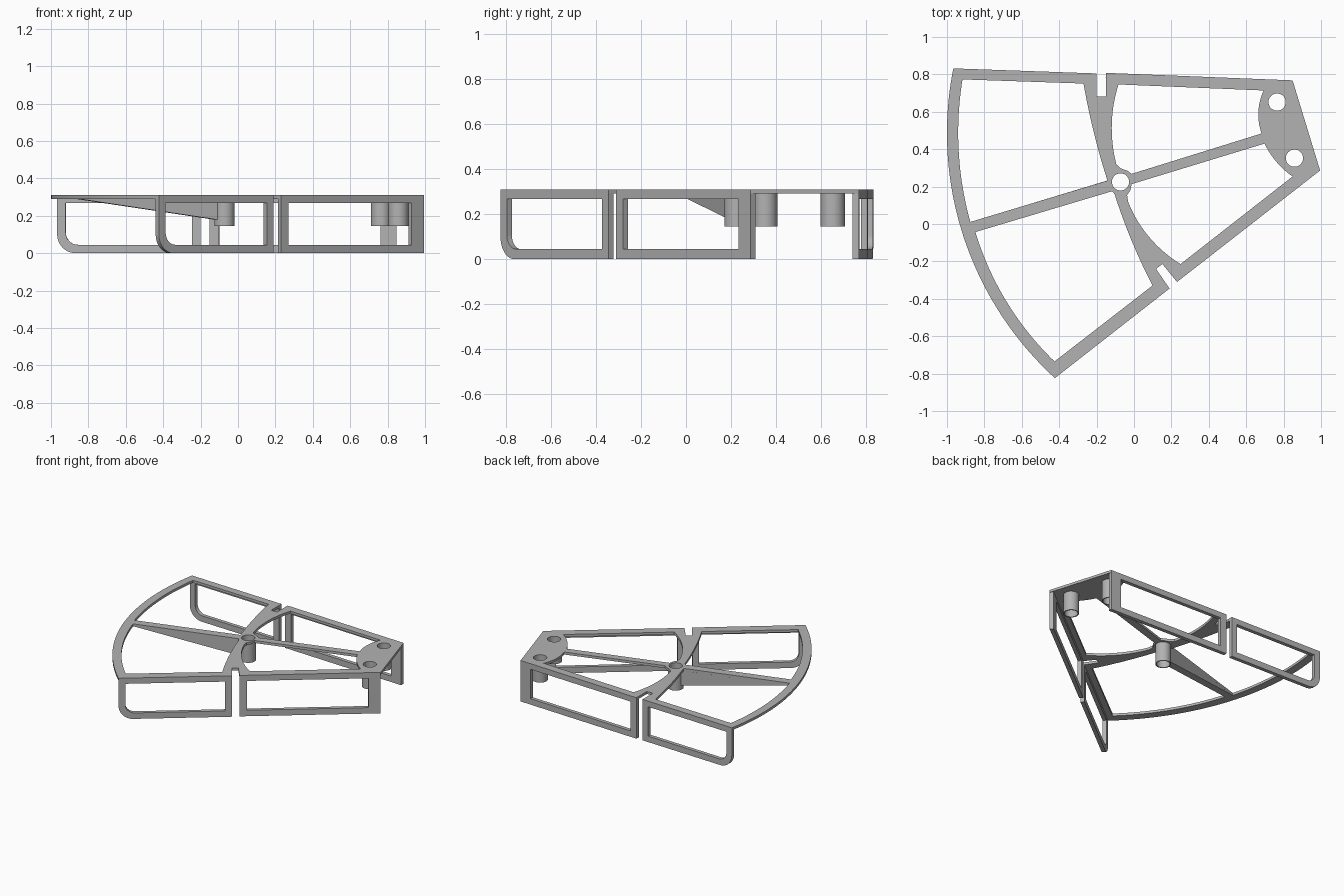
import bpy, bmesh, math
from mathutils import Matrix, Vector
from mathutils.geometry import intersect_line_line_2d

if "Cube" in bpy.data.objects:
    bpy.data.objects.remove(bpy.data.objects["Cube"])

HEIGHT, PLATE, WALL = 0.31, 0.019, 0.028
UNDER = HEIGHT - PLATE
HUB = (-0.072, 0.225)
BOSSES = {"hub_tube": HUB, "rear_mount_tube": (0.765, 0.652), "front_mount_tube": (0.858, 0.352)}

grey = bpy.data.materials.new("matte_grey")
grey.use_nodes = True
grey.diffuse_color = (0.45, 0.45, 0.45, 1)
grey.node_tree.nodes["Principled BSDF"].inputs["Base Color"].default_value = (0.45, 0.45, 0.45, 1)


def arc(a, b, c, steps=24):
    """Points on the circular arc from a through b to c."""
    a, b, c = Vector(a), Vector(b), Vector(c)
    turn = lambda v: Vector((-v.y, v.x))
    m, n = (a + b) / 2, (b + c) / 2
    d, e = turn(b - a), turn(c - b)
    k = (n - m).cross(e) / d.cross(e)
    centre = m + d * k
    start, end = a - centre, c - centre
    sweep = math.atan2(start.cross(end), start.dot(end))
    return [tuple(centre + Matrix.Rotation(sweep * i / steps, 2) @ start) for i in range(steps + 1)]


def circle(centre, r, steps=40):
    return [(centre[0] + r * math.cos(2 * math.pi * i / steps),
             centre[1] + r * math.sin(2 * math.pi * i / steps)) for i in range(steps)]


def extrude(name, loops, thickness, matrix):
    """Solid from a closed outline with holes, centred on its plane."""
    curve = bpy.data.curves.new(name, "CURVE")
    curve.dimensions, curve.fill_mode, curve.extrude = "2D", "BOTH", thickness / 2
    for loop in loops:
        spline = curve.splines.new("POLY")
        spline.points.add(len(loop) - 1)
        for point, (x, y) in zip(spline.points, loop):
            point.co = (x, y, 0, 1)
        spline.use_cyclic_u = True
    temp = bpy.data.objects.new(name + "_outline", curve)
    bpy.context.collection.objects.link(temp)
    graph = bpy.context.evaluated_depsgraph_get()
    mesh = bpy.data.meshes.new_from_object(temp.evaluated_get(graph))
    bpy.data.objects.remove(temp)
    bm = bmesh.new()
    bm.from_mesh(mesh)
    bmesh.ops.remove_doubles(bm, verts=bm.verts, dist=0.0001)
    bmesh.ops.recalc_face_normals(bm, faces=bm.faces)
    bm.to_mesh(mesh)
    bm.free()
    mesh.materials.clear()
    mesh.materials.append(grey)
    obj = bpy.data.objects.new(name, mesh)
    bpy.context.collection.objects.link(obj)
    obj.matrix_world = matrix
    bpy.ops.object.select_all(action="DESELECT")
    obj.select_set(True)
    bpy.context.view_layer.objects.active = obj
    bpy.ops.object.shade_smooth_by_angle(angle=math.radians(30))
    return obj


def upright(p, q, z, offset):
    """Frame with x running from p to q, y up, shifted sideways."""
    along = (Vector(q) - Vector(p)).normalized().to_3d()
    up = Vector((0, 0, 1))
    side = along.cross(up)
    m = Matrix((along, up, side)).transposed().to_4x4()
    m.translation = Vector((p[0], p[1], z)) + side * offset
    return m


def rounded_box(x0, x1, z0, z1, r):
    """Rectangle whose lower corner at x0 is rounded when r is set."""
    if not r:
        return [(x0, z0), (x1, z0), (x1, z1), (x0, z1)]
    k = r * (1 - math.sqrt(0.5))
    return arc((x0, z0 + r), (x0 + k, z0 + k), (x0 + r, z0), 12) + [(x1, z0), (x1, z1), (x0, z1)]


def wall(name, p, q, inward, post_p, post_q, r=0):
    length = (Vector(q) - Vector(p)).length
    loops = [rounded_box(0, length, 0, UNDER, r),
             rounded_box(post_p, length - post_q, 0.045, 0.267, r * 0.65)]
    extrude(name, loops, WALL, upright(p, q, 0, inward * WALL / 2))


# Plate outline corners
REAR_TIP, FRONT_TIP = (-0.966, 0.832), (-0.423, -0.824)
REAR_END, FRONT_END = (0.848, 0.768), (0.995, 0.286)
REAR_SLOT = [(-0.2, 0.805), (-0.2, 0.682), (-0.15, 0.682), (-0.15, 0.808)]
FRONT_SLOT = [(0.23, -0.31), (0.152, -0.214), (0.118, -0.24), (0.19, -0.345)]

outline = (REAR_SLOT + [REAR_END, FRONT_END] + FRONT_SLOT
           + arc(FRONT_TIP, (-1.0, 0.488), REAR_TIP, 64))

# Four openings between the rim, the spokes and the curved cross arm
outer_rear = (arc((-0.917, 0.773), (-0.94, 0.488), (-0.875, 0.011))
              + arc((-0.142, 0.232), (-0.215, 0.49), (-0.27, 0.751)))
outer_front = (arc((-0.848, -0.043), (-0.682, -0.414), (-0.425, -0.735))
               + arc((0.099, -0.329), (-0.004, -0.11), (-0.104, 0.16)) + [(-0.118, 0.175)])
inner_rear = (arc((-0.083, 0.746), (-0.119, 0.52), (-0.094, 0.318))
              + [(-0.07, 0.297), (-0.035, 0.285), (-0.013, 0.268)]
              + arc((0.682, 0.484), (0.665, 0.6), (0.693, 0.714)))
inner_front = ([(-0.013, 0.213), (-0.02, 0.178), (-0.037, 0.155)]
               + arc((-0.032, 0.12), (0.083, -0.072), (0.249, -0.214))
               + arc((0.848, 0.254), (0.755, 0.34), (0.698, 0.43)))
holes = [circle(c, 0.046) for c in BOSSES.values()]
extrude("top_plate", [outline, outer_rear, outer_front, inner_rear, inner_front] + holes,
        PLATE, Matrix.Translation((0, 0, HEIGHT - PLATE / 2)))

# Hollow tubes hanging under the plate
for name, c in BOSSES.items():
    depth = UNDER - 0.145
    extrude(name, [circle((0, 0), 0.054), circle((0, 0), 0.046)], depth,
            Matrix.Translation((c[0], c[1], UNDER - depth / 2)))

# Tapered rib under the outer spoke
rib_start = Vector((-0.865, -0.015))
to_hub = Vector(HUB) - rib_start
rib_length = to_hub.length - 0.048
extrude("spoke_rib", [[(0, 0), (rib_length, 0), (rib_length, -0.112)]], 0.055,
        upright(rib_start, HUB, UNDER, 0))

# Side wall frames, split at the slots
wall("rear_outer_frame", REAR_TIP, REAR_SLOT[0], 1, 0.046, 0.046, 0.1)
wall("rear_inner_frame", REAR_SLOT[3], REAR_END, 1, 0.05, 0.085)
wall("front_outer_frame", FRONT_TIP, FRONT_SLOT[3], -1, 0.046, 0.046, 0.1)
wall("front_inner_frame", FRONT_SLOT[0], FRONT_END, -1, 0.05, 0.085)
